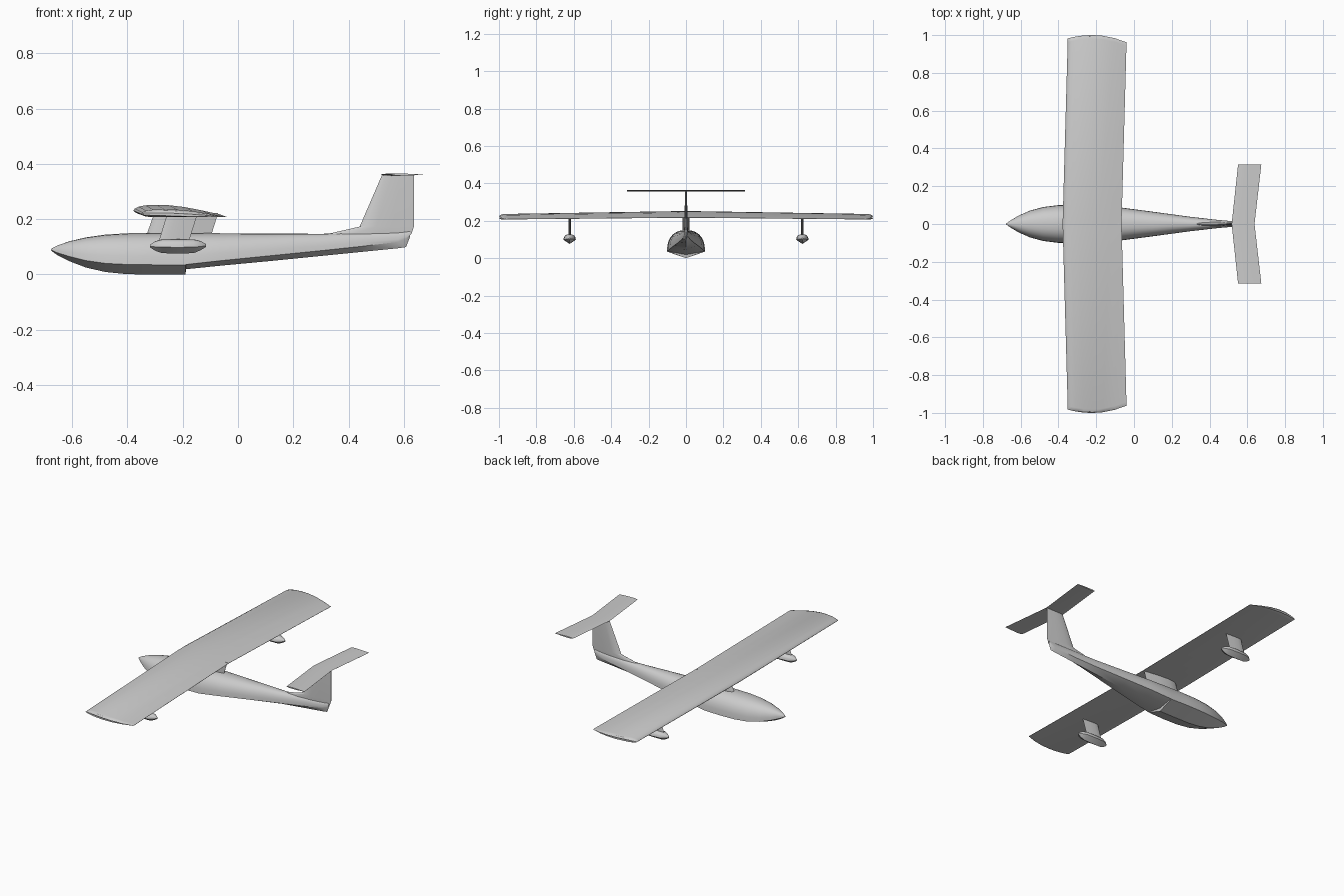
import bpy
import bmesh
import math

cube = bpy.data.objects.get("Cube")
if cube:
    bpy.data.objects.remove(cube, do_unlink=True)

grey = bpy.data.materials.new("light grey")
grey.use_nodes = True
COLOUR = (0.6, 0.6, 0.6, 1)
grey.diffuse_color = COLOUR
grey.node_tree.nodes["Principled BSDF"].inputs["Base Color"].default_value = COLOUR


def loft(name, sections):
    """Skin a row of closed sections that share a point count, and cap the ends."""
    bm = bmesh.new()
    rings = [[bm.verts.new(p) for p in sec] for sec in sections]
    n = len(rings[0])
    for a, b in zip(rings, rings[1:]):
        for i in range(n):
            j = (i + 1) % n
            bm.faces.new((a[i], a[j], b[j], b[i]))
    bm.faces.new(rings[0])
    bm.faces.new(rings[-1])
    bmesh.ops.remove_doubles(bm, verts=bm.verts, dist=0.0002)
    bmesh.ops.recalc_face_normals(bm, faces=bm.faces)
    mesh = bpy.data.meshes.new(name)
    bm.to_mesh(mesh)
    bm.free()
    mesh.materials.append(grey)
    obj = bpy.data.objects.new(name, mesh)
    bpy.context.collection.objects.link(obj)
    bpy.ops.object.select_all(action="DESELECT")
    obj.select_set(True)
    bpy.context.view_layer.objects.active = obj
    bpy.ops.object.shade_smooth_by_angle(angle=math.radians(30))
    return obj


def boat_section(x, half, keel, chine, top, y=0, steps=14):
    """Domed top above a hard chine, with a V bottom."""
    pts = [(x, y, keel)]
    for i in range(steps + 1):
        a = math.pi * i / steps
        c, s = math.cos(a), math.sin(a)
        pts.append((x, y + half * math.copysign(abs(c) ** 0.85, c),
                    chine + (top - chine) * abs(s) ** 0.85))
    return pts


# Symmetric thin section: chord fraction, share of half thickness
THIN = [(0, 0), (0.04, 0.45), (0.12, 0.8), (0.3, 1), (0.6, 0.75), (1, 0.03)]


def thin_section(x0, x1, half, place):
    upper = [(x0 + (x1 - x0) * t, half * h) for t, h in THIN]
    lower = [(x, -h) for x, h in reversed(upper[1:])]
    return [place(x, h) for x, h in upper + lower]


def upright(name, y, levels):
    """Streamlined vertical part from levels of (z, front, back, half thickness)."""
    return loft(name, [thin_section(a, b, h, lambda x, o, z=z: (x, y + o, z))
                       for z, a, b, h in levels])


# Stepped boat hull: x, half width, keel, chine, top
HULL = [(-0.677, 0.002, 0.087, 0.089, 0.092), (-0.655, 0.018, 0.071, 0.079, 0.104),
        (-0.61, 0.045, 0.048, 0.065, 0.12), (-0.55, 0.071, 0.025, 0.05, 0.134),
        (-0.48, 0.09, 0.009, 0.04, 0.144), (-0.4, 0.1, 0.001, 0.036, 0.149),
        (-0.3, 0.102, 0, 0.035, 0.15), (-0.19, 0.098, 0, 0.035, 0.15),
        (-0.188, 0.098, 0.019, 0.036, 0.15), (-0.06, 0.086, 0.032, 0.05, 0.149),
        (0.1, 0.065, 0.047, 0.066, 0.148), (0.3, 0.038, 0.067, 0.086, 0.147),
        (0.45, 0.021, 0.082, 0.102, 0.15), (0.58, 0.01, 0.095, 0.118, 0.152),
        (0.608, 0.008, 0.099, 0.13, 0.154), (0.622, 0.005, 0.136, 0.142, 0.156)]
loft("hull", [boat_section(*row) for row in HULL])

# Fin with its leading fillet
upright("fin", 0, [(0.136, 0.3, 0.618, 0.01), (0.149, 0.335, 0.628, 0.01),
                   (0.173, 0.44, 0.636, 0.009), (0.36, 0.521, 0.636, 0.005)])

# Swept tailplane
loft("tailplane", [thin_section(0.517 + 0.034 * abs(s), 0.638 + 0.036 * abs(s), 0.004,
                                lambda x, o, s=s: (x, 0.315 * s, 0.361 + o))
                   for s in (-1, 0, 1)])

# Wing aerofoil: chord fraction, upper and lower height as shares of thickness
AEROFOIL = [(0, 0.42, 0.42), (0.015, 0.62, 0.25), (0.06, 0.82, 0.08), (0.14, 0.95, 0.01),
            (0.27, 1, 0), (0.42, 0.95, 0), (0.6, 0.76, 0), (0.8, 0.42, 0), (1, 0.04, 0)]


def wing_section(side, span, inset, thick):
    """Flat across the middle, bowed outward in plan towards the tip."""
    front, back = -0.378 + 0.027 * span, -0.066 + 0.026 * span
    base = 0.216 - 0.009 * span
    full = 0.036 - 0.007 * span

    def point(t, h):
        tip = 0.982 + 0.09 * t - 0.11 * t * t - inset
        z = base + full * (0.4 * (1 - t) * (1 - thick) + h * thick)
        return (front + (back - front) * t, side * tip * span, z)
    return ([point(t, u) for t, u, _ in AEROFOIL]
            + [point(t, l) for t, _, l in reversed(AEROFOIL[1:])])


TIPS = [(1, 0, 0.35), (1, 0.006, 0.75), (1, 0.02, 1)]
loft("wing", [wing_section(-1, *t) for t in TIPS] + [wing_section(1, 0, 0, 1)]
     + [wing_section(1, *t) for t in reversed(TIPS)])

# Wing pylon
upright("wing_pylon", 0, [(0.125, -0.337, -0.102, 0.02), (0.222, -0.303, -0.072, 0.02)])

# Wing floats and their struts: x, half width, keel, chine, top
FLOAT = [(-0.318, 0.004, 0.098, 0.102, 0.108), (-0.3, 0.019, 0.086, 0.1, 0.12),
         (-0.275, 0.03, 0.077, 0.099, 0.127), (-0.22, 0.033, 0.076, 0.098, 0.128),
         (-0.16, 0.03, 0.077, 0.099, 0.127), (-0.135, 0.019, 0.088, 0.101, 0.121),
         (-0.115, 0.004, 0.1, 0.104, 0.109)]
for side, label in ((1, "left"), (-1, "right")):
    y = 0.622 * side
    loft(label + "_float", [boat_section(*row, y=y, steps=8) for row in FLOAT])
    upright(label + "_float_strut", y, [(0.115, -0.288, -0.179, 0.006),
                                        (0.214, -0.258, -0.148, 0.006)])
